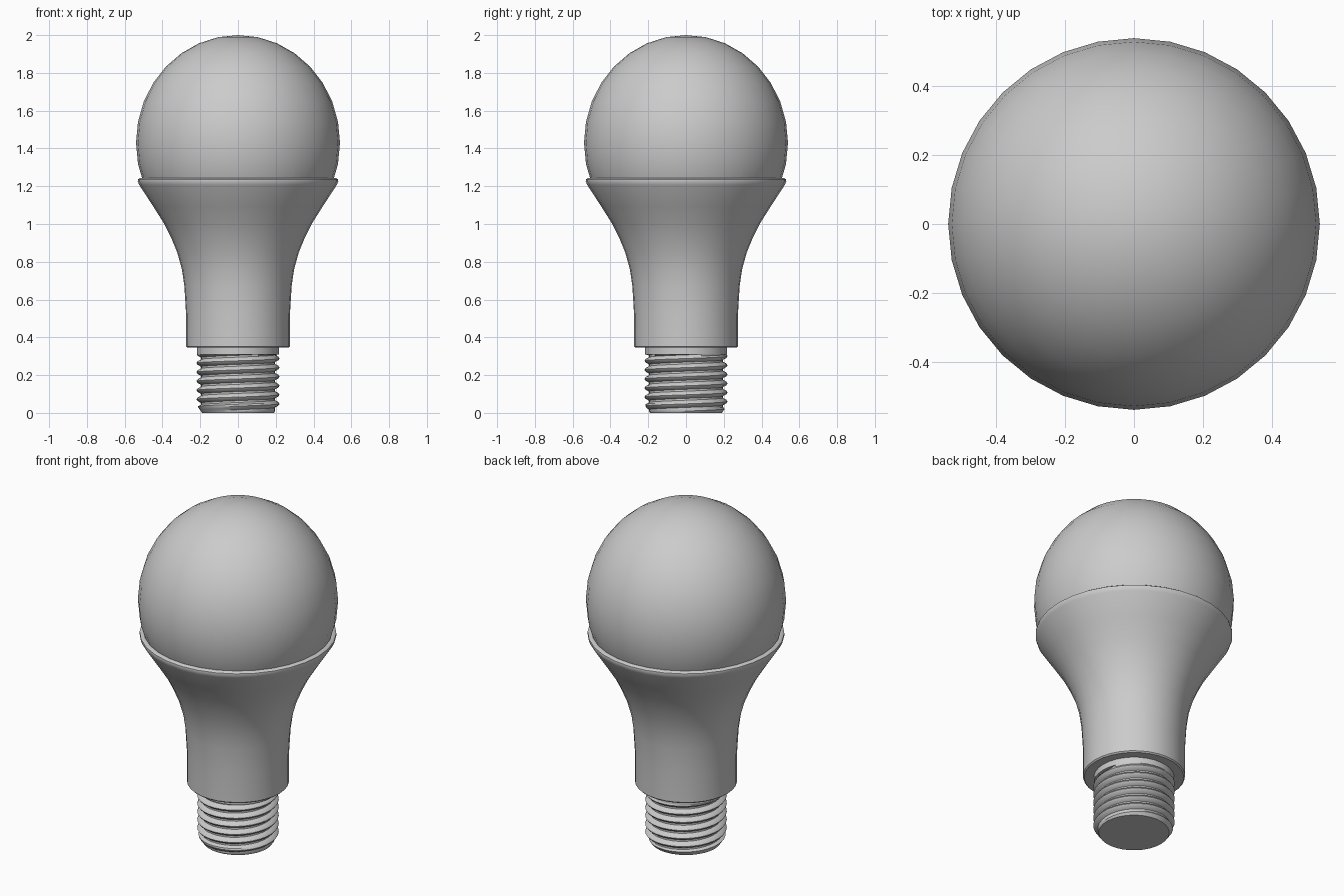
import bpy, bmesh, math

if "Cube" in bpy.data.objects:
    bpy.data.objects.remove(bpy.data.objects["Cube"])

SIDES = 32


def finish(name, bm, angle=40):
    bmesh.ops.remove_doubles(bm, verts=bm.verts, dist=0.0004)
    bmesh.ops.recalc_face_normals(bm, faces=bm.faces)
    mesh = bpy.data.meshes.new(name)
    bm.to_mesh(mesh)
    bm.free()
    ob = bpy.data.objects.new(name, mesh)
    bpy.context.collection.objects.link(ob)
    bpy.ops.object.select_all(action='DESELECT')
    bpy.context.view_layer.objects.active = ob
    ob.select_set(True)
    bpy.ops.object.shade_smooth_by_angle(angle=math.radians(angle))
    return ob


def quad(bm, pts):
    # Skip corners that coincide, so clamped thread ends become triangles
    unique = []
    for p in pts:
        if all(math.dist(p, q) > 0.0004 for q in unique):
            unique.append(p)
    if len(unique) > 2:
        bm.faces.new([bm.verts.new(p) for p in unique])


def polar(r, t, z):
    return (r * math.cos(t), r * math.sin(t), z)


def lathe(name, profile, angle=40):
    bm = bmesh.new()
    step = 2 * math.pi / SIDES
    for (r0, z0), (r1, z1) in zip(profile, profile[1:]):
        for j in range(SIDES):
            a, b = j * step, (j + 1) * step
            quad(bm, [polar(r0, a, z0), polar(r0, b, z0),
                      polar(r1, b, z1), polar(r1, a, z1)])
    return finish(name, bm, angle)


# Globe: slightly tall sphere seated inside the housing
bm = bmesh.new()
bmesh.ops.create_uvsphere(bm, u_segments=SIDES, v_segments=16, radius=0.54)
for v in bm.verts:
    v.co.z = v.co.z * 0.57 / 0.54 + 1.43
finish("globe", bm)

# Flared housing with rounded rim and closed underside
lathe("housing", [
    (0, 0.345), (0.268, 0.345), (0.275, 0.352), (0.275, 0.52), (0.284, 0.67),
    (0.297, 0.76), (0.322, 0.85), (0.355, 0.93), (0.39, 1.0), (0.45, 1.095),
    (0.523, 1.207), (0.531, 1.225), (0.530, 1.236), (0.520, 1.243),
    (0.508, 1.243), (0.500, 1.236), (0.490, 1.20)])

# Screw base: plain collar above a helical thread, chamfered at the foot
PITCH, TOP = 0.048, 0.31
RADII = (0.22, 0.214, 0.196, 0.196, 0.214)
ROWS = len(RADII)


def thread_point(k, j):
    t = 2 * math.pi * j / SIDES
    z = PITCH * (k / ROWS + j / SIDES)
    r = RADII[k % ROWS]
    if z >= TOP:
        return polar(0.217, t, TOP)
    z = max(z, 0)
    return polar(min(r, 0.19 + 0.7 * z), t, z)


bm = bmesh.new()
for k in range(-ROWS - 1, int(TOP / PITCH * ROWS) + 2):
    for j in range(SIDES):
        quad(bm, [thread_point(k, j), thread_point(k, j + 1),
                  thread_point(k + 1, j + 1), thread_point(k + 1, j)])
finish("screw_thread", bm, 30)

lathe("screw_collar", [(0.217, TOP), (0.217, 0.35)])
lathe("screw_foot", [(0, 0), (0.19, 0)])
